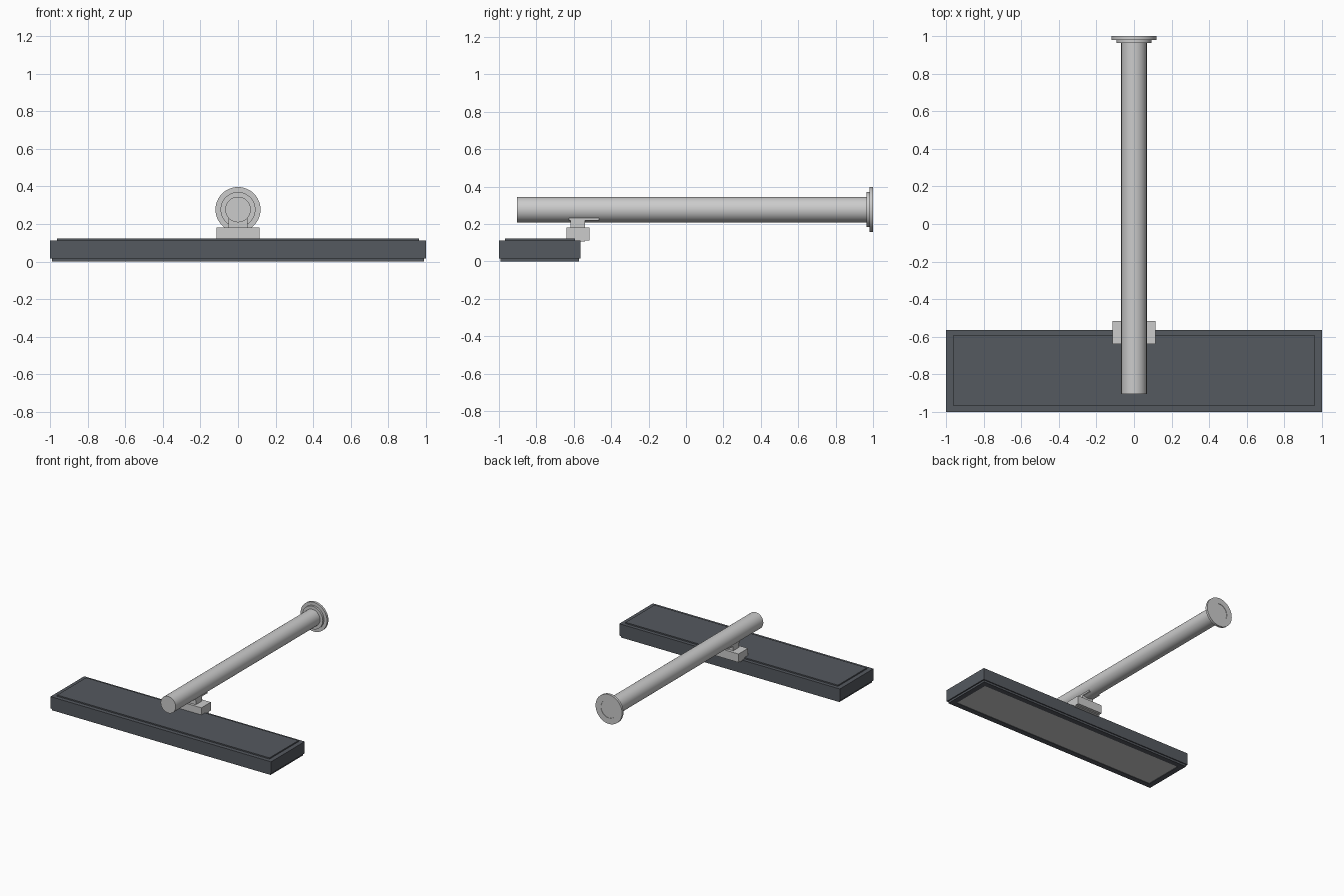
import bpy, bmesh, math

if "Cube" in bpy.data.objects:
    bpy.data.objects.remove(bpy.data.objects["Cube"])

PIPE_Z = 0.277


def material(name, rgb):
    m = bpy.data.materials.new(name)
    m.diffuse_color = (*rgb, 1)
    m.use_nodes = True
    m.node_tree.nodes["Principled BSDF"].inputs["Base Color"].default_value = m.diffuse_color
    return m


dark = material("dark_slate", (0.09, 0.10, 0.115))


def finish(name, bm, mat=None):
    bmesh.ops.recalc_face_normals(bm, faces=bm.faces)
    me = bpy.data.meshes.new(name)
    bm.to_mesh(me)
    bm.free()
    ob = bpy.data.objects.new(name, me)
    bpy.context.collection.objects.link(ob)
    if mat:
        me.materials.append(mat)
    return ob


def box(name, x, y, z, mat=None):
    """Box from (min, max) ranges."""
    bm = bmesh.new()
    bmesh.ops.create_cube(bm, size=1)
    for v in bm.verts:
        for i, (lo, hi) in enumerate((x, y, z)):
            v.co[i] = lo if v.co[i] < 0 else hi
    return finish(name, bm, mat)


def rect_loft(name, loops, mat=None):
    """Stack of rectangles (half width, y min, y max, z) joined into a solid."""
    bm = bmesh.new()
    rings = [[bm.verts.new(p) for p in ((-w, a, z), (w, a, z), (w, b, z), (-w, b, z))]
             for w, a, b, z in loops]
    for r, s in zip(rings, rings[1:]):
        for i in range(4):
            j = (i + 1) % 4
            bm.faces.new((r[i], r[j], s[j], s[i]))
    bm.faces.new(rings[0])
    bm.faces.new(rings[-1])
    return finish(name, bm, mat)


def lathe(name, profile, n=48):
    """Solid of revolution about the pipe axis, profile of (radius, y)."""
    bm = bmesh.new()
    rings = [[bm.verts.new((r * math.cos(2 * math.pi * i / n), y,
                            PIPE_Z + r * math.sin(2 * math.pi * i / n)))
              for i in range(n)] for r, y in profile]
    for r, s in zip(rings, rings[1:]):
        for i in range(n):
            j = (i + 1) % n
            bm.faces.new((r[i], r[j], s[j], s[i]))
    bm.faces.new(rings[0])
    bm.faces.new(rings[-1])
    ob = finish(name, bm)
    bpy.context.view_layer.objects.active = ob
    ob.select_set(True)
    bpy.ops.object.shade_smooth_by_angle(angle=math.radians(35))
    ob.select_set(False)
    return ob


# Lamp housing: lower rim with a recessed opening, body and raised lid
rect_loft("lamp_housing", [
    (0.945, -0.948, -0.616, 0.008), (0.945, -0.948, -0.616, 0.0),
    (0.99, -0.992, -0.572, 0.0), (0.99, -0.992, -0.572, 0.016),
    (1.0, -1.0, -0.564, 0.016), (1.0, -1.0, -0.564, 0.113)], dark)
box("housing_lid", (-0.963, 0.963), (-0.967, -0.593), (0.11, 0.123), dark)
box("light_panel", (-0.945, 0.945), (-0.948, -0.616), (0.004, 0.01))

# Mounting bracket between housing and arm
box("bracket_block", (-0.115, 0.115), (-0.639, -0.516), (0.112, 0.181))
box("bracket_tab", (-0.115, 0.115), (-0.564, -0.54), (0.106, 0.115))
box("bracket_stem", (-0.05, 0.05), (-0.618, -0.54), (0.175, 0.23))
box("bracket_saddle", (-0.05, 0.05), (-0.625, -0.465), (0.218, 0.236))

# Arm and stepped wall flange
lathe("arm_pipe", [(0.068, -0.904), (0.068, 0.985)])
lathe("wall_flange", [(0.068, 0.965), (0.093, 0.965), (0.093, 0.981), (0.12, 0.981),
                      (0.12, 1.0), (0.072, 1.0), (0.072, 0.997)])
